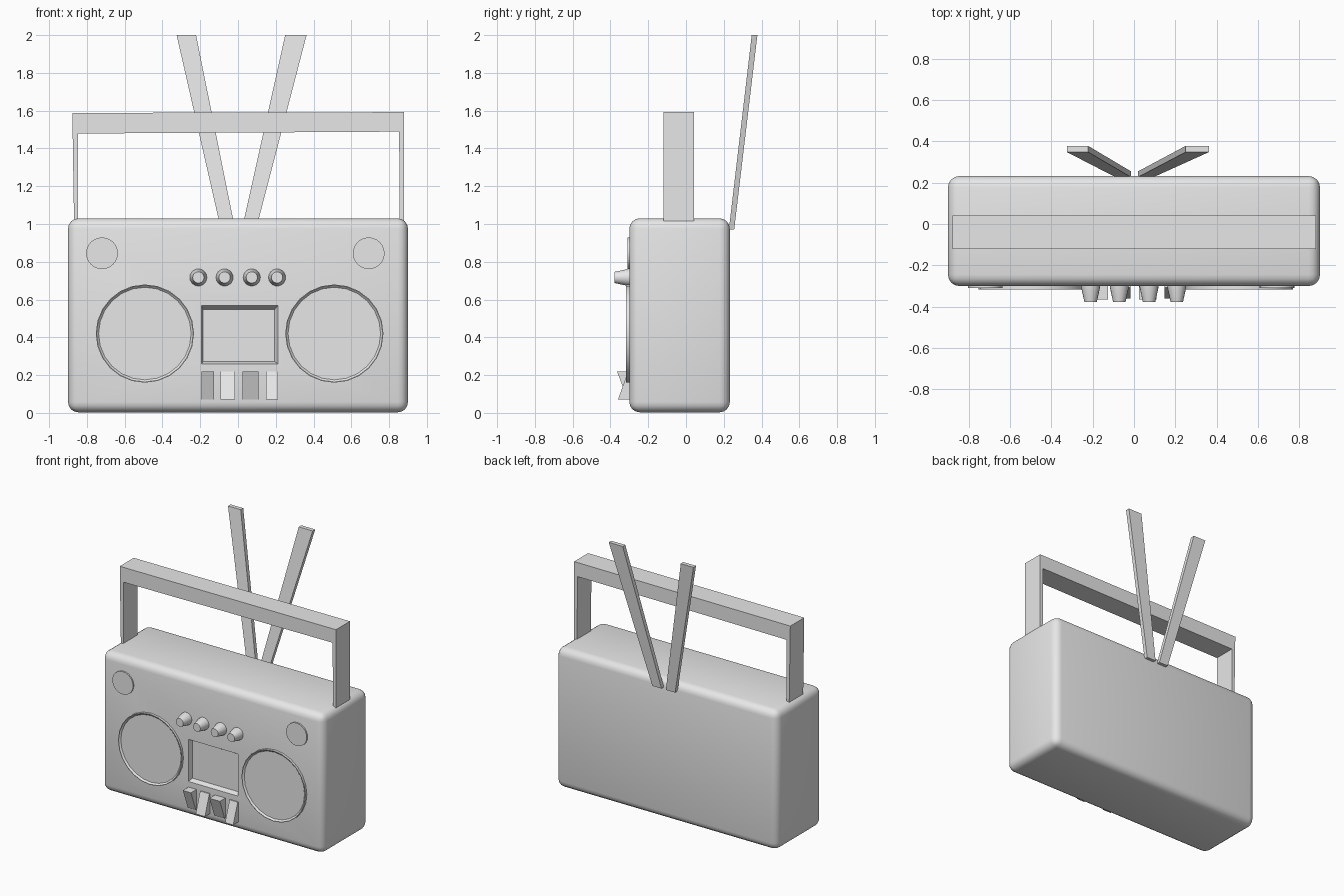
import bpy, bmesh, math

if "Cube" in bpy.data.objects:
    bpy.data.objects.remove(bpy.data.objects["Cube"])

grey = bpy.data.materials.new("light_grey")
grey.diffuse_color = (0.8, 0.8, 0.8, 1)
grey.use_nodes = True
grey.node_tree.nodes["Principled BSDF"].inputs["Base Color"].default_value = grey.diffuse_color


def finish(name, bm, angle=None):
    bmesh.ops.recalc_face_normals(bm, faces=bm.faces)
    me = bpy.data.meshes.new(name)
    bm.to_mesh(me)
    bm.free()
    me.materials.append(grey)
    ob = bpy.data.objects.new(name, me)
    bpy.context.collection.objects.link(ob)
    if angle:
        bpy.context.view_layer.objects.active = ob
        bpy.ops.object.select_all(action='DESELECT')
        ob.select_set(True)
        bpy.ops.object.shade_smooth_by_angle(angle=math.radians(angle))
    return ob


def loft(bm, rings):
    """Skin matching rings of points and cap both ends."""
    vs = [[bm.verts.new(p) for p in ring] for ring in rings]
    n = len(vs[0])
    for a, b in zip(vs, vs[1:]):
        for i in range(n):
            j = (i + 1) % n
            bm.faces.new((a[i], a[j], b[j], b[i]))
    bm.faces.new(vs[0])
    bm.faces.new(vs[-1])


def turned(name, cx, cz, profile, sides):
    """Round part turned about the y axis from (radius, y) pairs."""
    bm = bmesh.new()
    steps = [2 * math.pi * i / sides for i in range(sides)]
    loft(bm, [[(cx + r * math.cos(t), y, cz + r * math.sin(t)) for t in steps]
              for r, y in profile])
    return finish(name, bm, 30)


def rect_y(x0, x1, z0, z1, y):
    return [(x0, y, z0), (x1, y, z0), (x1, y, z1), (x0, y, z1)]


def rect_z(x0, x1, y0, y1, z):
    return [(x0, y0, z), (x1, y0, z), (x1, y1, z), (x0, y1, z)]


# rounded case
bm = bmesh.new()
loft(bm, [rect_z(-0.9, 0.9, -0.3, 0.232, z) for z in (0.003, 1.03)])
bmesh.ops.bevel(bm, geom=bm.edges[:], offset=0.055, segments=4, profile=0.5, affect='EDGES')
case = finish("case", bm, 35)

# tapered display recess cut in the front
bm = bmesh.new()
loft(bm, [rect_y(-0.198, 0.216, 0.255, 0.572, -0.31),
          rect_y(-0.194, 0.212, 0.259, 0.568, -0.3),
          rect_y(-0.184, 0.194, 0.272, 0.548, -0.265)])
cutter = finish("display_cutter", bm)
cutter.hide_render = True
mod = case.modifiers.new("display_recess", 'BOOLEAN')
mod.operation = 'DIFFERENCE'
mod.solver = 'EXACT'
mod.object = cutter
bpy.context.view_layer.objects.active = case
bpy.ops.object.modifier_apply(modifier=mod.name)
bpy.data.objects.remove(cutter)

# speakers and tweeters
for side, sx, tx in (("left", -0.493, -0.72), ("right", 0.51, 0.692)):
    turned(side + "_speaker", sx, 0.42,
           [(0.26, -0.29), (0.26, -0.317), (0.256, -0.317), (0.245, -0.306)], 24)
    turned(side + "_tweeter", tx, 0.845, [(0.084, -0.29), (0.084, -0.31)], 24)

# row of tapered knobs
for i, x in enumerate((-0.21, -0.071, 0.073, 0.207)):
    turned(f"knob_{i + 1}", x, 0.717, [(0.046, -0.29), (0.045, -0.31), (0.03, -0.378)], 18)

# wedge keys, alternately tilted
keys = ((-0.192, -0.127), (-0.092, -0.017), (0.023, 0.108), (0.147, 0.213))
for i, (x0, x1) in enumerate(keys):
    top, low = (-0.365, -0.308) if i % 2 == 0 else (-0.308, -0.36)
    bm = bmesh.new()
    loft(bm, [[(x, -0.29, 0.07), (x, low, 0.07), (x, top, 0.218), (x, -0.29, 0.218)]
              for x in (x0, x1)])
    finish(f"key_{i + 1}", bm)

# carrying handle
outline = [(-0.868, 1.012), (-0.877, 1.588), (0.88, 1.592), (0.88, 1.012),
           (0.856, 1.012), (0.853, 1.489), (-0.847, 1.479), (-0.847, 1.012)]
bm = bmesh.new()
loft(bm, [[(x, y, z) for x, z in outline] for y in (-0.12, 0.042)])
finish("handle", bm)

# pair of leaning aerials
for name, b0, b1, t0, t1 in (("left_aerial", -0.09, -0.015, -0.325, -0.222),
                             ("right_aerial", 0.02, 0.095, 0.25, 0.363)):
    bm = bmesh.new()
    loft(bm, [rect_z(b0, b1, 0.227, 0.255, 0.97), rect_z(t0, t1, 0.348, 0.378, 2.0)])
    finish(name, bm)
